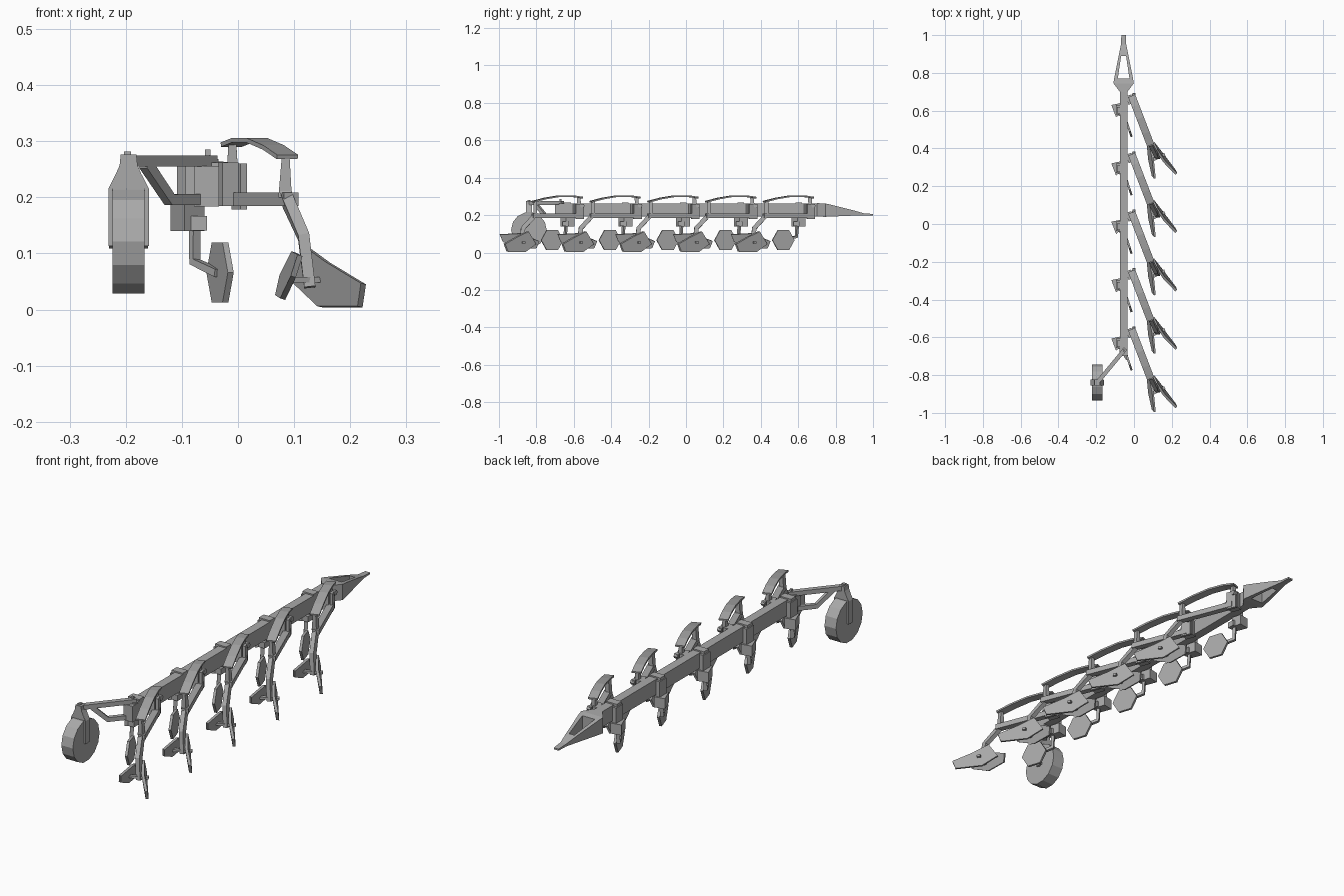
import bpy, bmesh
from math import radians
from mathutils import Vector, Matrix

if "Cube" in bpy.data.objects:
    bpy.data.objects.remove(bpy.data.objects["Cube"], do_unlink=True)

steel = bpy.data.materials.new("grey_steel")
steel.use_nodes = True
steel.diffuse_color = (0.4, 0.4, 0.4, 1)
steel.node_tree.nodes["Principled BSDF"].inputs["Base Color"].default_value = (0.4, 0.4, 0.4, 1)


def finish(name, bm):
    bmesh.ops.recalc_face_normals(bm, faces=bm.faces[:])
    mesh = bpy.data.meshes.new(name)
    bm.to_mesh(mesh)
    bm.free()
    mesh.materials.append(steel)
    ob = bpy.data.objects.new(name, mesh)
    bpy.context.collection.objects.link(ob)
    return ob


def loft(name, rings):
    """Skin equal-sized point rings and cap both ends."""
    bm = bmesh.new()
    vs = [[bm.verts.new(p) for p in ring] for ring in rings]
    n = len(vs[0])
    for a, b in zip(vs, vs[1:]):
        for i in range(n):
            j = (i + 1) % n
            bm.faces.new((a[i], a[j], b[j], b[i]))
    bm.faces.new(vs[0])
    bm.faces.new(vs[-1])
    return finish(name, bm)


def bar(name, path, w, h, side=None):
    """Rectangular bar along a path; w runs sideways, h across."""
    path = [Vector(p) for p in path]
    rings = []
    for i, p in enumerate(path):
        d = (path[min(i + 1, len(path) - 1)] - path[max(i - 1, 0)]).normalized()
        s = Vector(side) if side else d.cross(Vector((0, 0, 1)))
        s = (s - d * s.dot(d)).normalized()
        u = s.cross(d)
        ww = w[i] if isinstance(w, tuple) else w
        s, u = s * ww / 2, u * h / 2
        rings.append([p + s + u, p - s + u, p - s - u, p + s - u])
    return loft(name, rings)


def box(name, lo, hi, turn=0):
    c = (Vector(lo) + Vector(hi)) / 2
    bm = bmesh.new()
    bmesh.ops.create_cube(bm, size=1, matrix=Matrix.Translation(c)
                          @ Matrix.Rotation(radians(turn), 4, 'Z')
                          @ Matrix.Diagonal((*(Vector(hi) - Vector(lo)), 1)))
    return finish(name, bm)


def disc(name, c, r, width, sides, turn=0):
    """Upright polygonal disc with its axle along x, a corner on top."""
    bm = bmesh.new()
    bmesh.ops.create_cone(bm, cap_ends=True, segments=sides, radius1=r, radius2=r,
                          depth=width, matrix=Matrix.Translation(c)
                          @ Matrix.Rotation(radians(turn), 4, 'Z')
                          @ Matrix.Rotation(radians(90), 4, 'Y'))
    return finish(name, bm)


def plate(name, pts, offset):
    off = Vector(offset)
    return loft(name, [pts, [Vector(p) + off for p in pts]])


# Main beam
BX = -0.055
box("main_beam", (BX - 0.02, -0.68, 0.193), (BX + 0.02, 0.72, 0.262))

# Drawbar head: tapered frame with an open middle
HEAD = [(0.70, 0.020, 0.192, 0.264), (0.745, 0.054, 0.191, 0.262),
        (0.77, 0.050, 0.192, 0.257), (0.89, 0.026, 0.197, 0.227),
        (0.95, 0.014, 0.199, 0.210), (1.0, 0.012, 0.199, 0.206)]


def section(y, xa, xb, lo, hi):
    return [(BX + xa, y, lo), (BX + xb, y, lo), (BX + xb, y, hi), (BX + xa, y, hi)]


for name, part in (("head_base", HEAD[:3]), ("head_tip", HEAD[3:])):
    loft(name, [section(y, -w, w, lo, hi) for y, w, lo, hi in part])
for name, s in (("head_rail_left", 1), ("head_rail_right", -1)):
    loft(name, [section(y, s * w, s * inner, lo, hi)
                for (y, w, lo, hi), inner in zip(HEAD[2:4], (0.031, 0.013))])

# Plough bodies, repeated along the beam
for k in range(5):
    y0 = 0.67 - 0.309 * k
    n = f"_{k + 1}"

    def at(x, y, z):
        return Vector((x, y0 + y, z))

    # Pivot bracket beside the beam
    box("pivot_block" + n, at(-0.037, -0.035, 0.185), at(-0.006, 0.012, 0.262), 20)
    box("pivot_plate" + n, at(-0.004, -0.025, 0.178), at(0.008, 0.02, 0.26), 22)
    box("clamp_plate" + n, at(-0.094, -0.09, 0.187), at(-0.074, -0.04, 0.256))
    box("clamp_top" + n, at(-0.09, -0.085, 0.256), at(-0.035, -0.05, 0.268))
    disc("pivot_pin" + n, at(0, 0.012, 0.25), 0.012, 0.018, 6)

    # Swing arm with end posts and arched spring leaf
    bar("swing_arm" + n, [at(-0.005, 0, 0.197), at(0.095, -0.255, 0.197)], 0.028, 0.024)
    bar("front_post" + n, [at(-0.01, -0.002, 0.2), at(-0.01, -0.008, 0.295)],
        (0.026, 0.014), 0.02, (1, 0, 0))
    bar("rear_post" + n, [at(0.084, -0.24, 0.2), at(0.085, -0.24, 0.272)],
        (0.024, 0.014), 0.02, (1, 0, 0))
    leaf = [(0, 0.294), (0.2, 0.302), (0.45, 0.302), (0.75, 0.289), (1, 0.272)]
    bar("spring_leaf" + n, [at(-0.012 + 0.1 * t, 0.008 - 0.26 * t, z) for t, z in leaf],
        0.04, 0.008, (0.93, 0.36, 0))

    # Shank and foot
    bar("shank" + n, [at(0.083, -0.235, 0.212), at(0.09, -0.25, 0.19),
                      at(0.117, -0.305, 0.13), at(0.128, -0.315, 0.04)],
        0.02, 0.024, (1, 0, 0))
    bar("foot_bar" + n, [at(0.09, -0.335, 0.053), at(0.163, -0.30, 0.053)], 0.016, 0.01)

    # Pair of mouldboards splayed from the shank
    outer = [at(0.125, -0.275, 0.112), at(0.165, -0.335, 0.083), at(0.228, -0.40, 0.045),
             at(0.222, -0.385, 0.004), at(0.15, -0.29, 0.004), at(0.107, -0.235, 0.045)]
    plate("outer_mouldboard" + n, outer, (-0.009, -0.009, 0.002))
    inner = [at(0.074, -0.22, 0.062), at(0.066, -0.235, 0.026), at(0.075, -0.33, 0.02),
             at(0.094, -0.415, 0.06), at(0.106, -0.43, 0.098), at(0.095, -0.32, 0.104)]
    plate("inner_mouldboard" + n, inner, (0.009, 0.002, -0.003))

    # Coulter mount, crank and hexagonal disc
    mount = [at(-0.12, -0.04, 0.14), at(-0.072, -0.03, 0.14),
             at(-0.06, -0.075, 0.14), at(-0.095, -0.105, 0.14)]
    plate("coulter_mount" + n, mount, (0, 0, 0.047))
    box("coulter_block" + n, at(-0.085, -0.095, 0.141), at(-0.055, -0.06, 0.167))
    bar("coulter_crank" + n, [at(-0.077, -0.075, 0.16), at(-0.077, -0.08, 0.085),
                              at(-0.035, -0.15, 0.065)], 0.016, 0.014, (0.8, 0.6, 0))
    disc("coulter_disc" + n, at(-0.032, -0.15, 0.066), 0.062, 0.011, 6, 18)

# Depth wheel with fork
WX, WY = -0.195, -0.84
disc("depth_wheel", (WX, WY, 0.121), 0.095, 0.057, 14)
for name, s in (("fork_left", 1), ("fork_right", -1)):
    bar(name, [(WX + s * 0.032, WY, 0.113), (WX + s * 0.032, WY, 0.215),
               (WX + s * 0.01, WY, 0.258)], 0.008, 0.03, (1, 0, 0))
loft("fork_crown", [[(WX + a * w, WY + b * 0.016, z) for a, b in
                     ((1, 1), (-1, 1), (-1, -1), (1, -1))]
                    for z, w in ((0.216, 0.034), (0.257, 0.016), (0.276, 0.014))])
disc("wheel_axle", (WX, WY, 0.121), 0.012, 0.07, 8)
box("fork_pin", (WX - 0.008, WY - 0.008, 0.27), (WX + 0.004, WY + 0.008, 0.282))

# Wheel carrier: top bar, brace and beam end hinge
bar("carrier_bar", [(WX, WY, 0.265), (-0.045, -0.66, 0.265)], 0.022, 0.02)
bar("carrier_brace", [(-0.165, -0.805, 0.26), (-0.122, -0.752, 0.196),
                      (-0.045, -0.66, 0.196)], 0.018, 0.02)
box("carrier_hinge", (-0.078, -0.70, 0.184), (-0.034, -0.655, 0.256))
box("hinge_pin", (-0.059, -0.675, 0.27), (-0.049, -0.665, 0.285))
